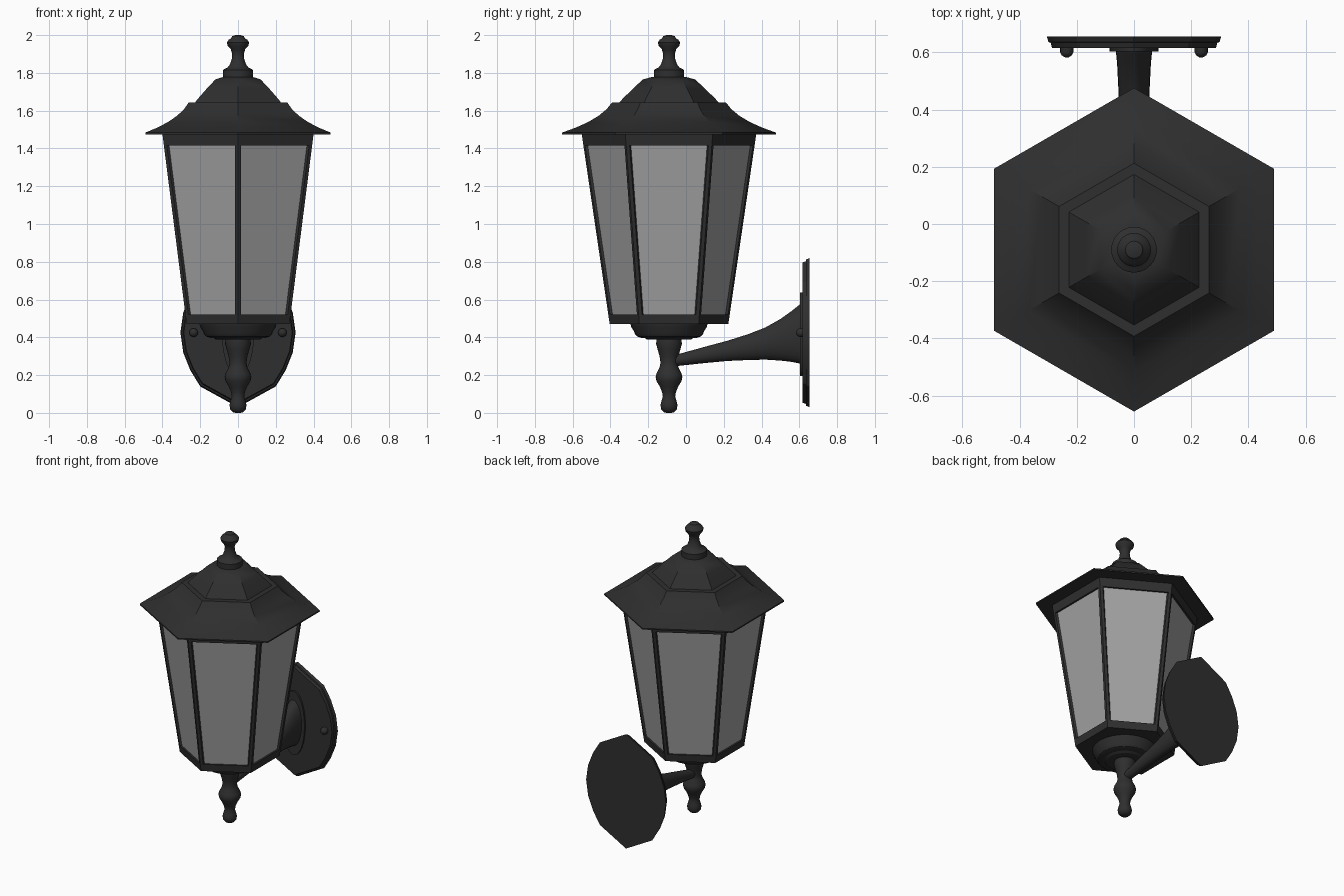
import bpy, bmesh
from math import sin, cos, pi, radians
from mathutils import Vector

if "Cube" in bpy.data.objects:
    bpy.data.objects.remove(bpy.data.objects["Cube"])

CY = -0.09  # lantern axis in y
R = 1 / cos(pi / 6)  # apothem to corner radius


def material(name, color):
    m = bpy.data.materials.new(name)
    m.diffuse_color = color
    m.use_nodes = True
    m.node_tree.nodes["Principled BSDF"].inputs["Base Color"].default_value = m.diffuse_color
    return m


METAL = material("dark_metal", (0.028, 0.028, 0.028, 1))
GLASS = material("frosted_glass", (0.36, 0.36, 0.36, 0.75))


def loft(name, rings, mat=METAL, angle=30, caps=True):
    """Skin a list of equal-length point loops."""
    bm = bmesh.new()
    loops = [[bm.verts.new(p) for p in ring] for ring in rings]
    n = len(loops[0])
    for a, b in zip(loops, loops[1:]):
        for i in range(n):
            j = (i + 1) % n
            bm.faces.new((a[i], a[j], b[j], b[i]))
    if caps:
        bm.faces.new(loops[0][::-1])
        bm.faces.new(loops[-1])
    bmesh.ops.recalc_face_normals(bm, faces=bm.faces)
    me = bpy.data.meshes.new(name)
    bm.to_mesh(me)
    bm.free()
    me.shade_smooth()
    me.set_sharp_from_angle(angle=radians(angle))
    me.materials.append(mat)
    ob = bpy.data.objects.new(name, me)
    bpy.context.collection.objects.link(ob)
    return ob


def ring(r, z, n=24):
    return [Vector((r * sin(2 * pi * i / n), CY + r * cos(2 * pi * i / n), z)) for i in range(n)]


def lathe(name, profile, angle=40):
    return loft(name, [ring(r, z) for r, z in profile], angle=angle)


def hexes(name, profile, mat=METAL, caps=True):
    return loft(name, [ring(a * R, z, 6) for a, z in profile], mat, 30, caps)


def ap(z):
    """Apothem of the tapered lantern body at height z."""
    return 0.272 + (z - 0.47) / 1.005 * 0.128


# Roof: flared eave, small step, upper dome
hexes("roof", [(0.39, 1.475), (0.49, 1.475), (0.49, 1.484), (0.43, 1.509), (0.37, 1.54),
               (0.32, 1.575), (0.285, 1.609), (0.262, 1.642), (0.228, 1.642),
               (0.215, 1.66), (0.165, 1.717), (0.12, 1.765), (0.08, 1.778)])

# Top finial
lathe("top_finial", [(0.08, 1.77), (0.08, 1.815), (0.07, 1.822), (0.055, 1.828), (0.043, 1.845),
                     (0.033, 1.875), (0.031, 1.9), (0.038, 1.925), (0.054, 1.942), (0.059, 1.96),
                     (0.05, 1.975), (0.038, 1.982), (0.03, 1.995), (0.012, 2.0)])

# Body bands and glass
hexes("top_band", [(ap(1.415), 1.415), (ap(1.476), 1.476)])
hexes("bottom_band", [(ap(0.47), 0.47), (ap(0.52), 0.52)])
hexes("glass_panes", [(ap(z) - 0.012, z) for z in (0.515, 1.42)], GLASS, caps=False)

# Corner bars
for k in range(6):
    sections = []
    for z in (0.5, 1.44):
        c = ring(ap(z) * R, z, 6)
        p, nxt, prv = c[k], c[(k + 1) % 6], c[k - 1]
        e1, e2 = (nxt - p).normalized() * 0.018, (prv - p).normalized() * 0.018
        inward = (Vector((0, CY, z)) - p).normalized() * 0.02
        sections.append([p, p + e1, p + e1 + inward, p + e2 + inward, p + e2])
    loft(f"corner_bar_{k + 1}", sections)

# Stepped cup and lower finial
lathe("lower_cup", [(0.205, 0.475), (0.2, 0.455), (0.185, 0.432), (0.182, 0.42), (0.17, 0.405),
                    (0.145, 0.397), (0.13, 0.397), (0.115, 0.388), (0.06, 0.388)], 30)
lathe("lower_finial", [(0.066, 0.392), (0.068, 0.365), (0.06, 0.335), (0.05, 0.3), (0.045, 0.265),
                       (0.05, 0.24), (0.066, 0.21), (0.071, 0.19), (0.066, 0.168), (0.048, 0.138),
                       (0.036, 0.108), (0.033, 0.085), (0.04, 0.062), (0.045, 0.04), (0.041, 0.018),
                       (0.028, 0.004), (0.012, 0.0)])


def oval(y, hw, z0, z1, n=24, x=0):
    return [(x + hw * cos(2 * pi * i / n), y, (z0 + z1) / 2 + (z1 - z0) / 2 * sin(2 * pi * i / n))
            for i in range(n)]


# Bracket arm flaring into the wall plate
loft("arm", [oval(*s) for s in [(-0.08, 0.03, 0.246, 0.304), (-0.03, 0.032, 0.25, 0.314),
                                (0.1, 0.036, 0.264, 0.35), (0.22, 0.041, 0.275, 0.382),
                                (0.33, 0.047, 0.28, 0.417), (0.42, 0.052, 0.282, 0.452),
                                (0.5, 0.056, 0.277, 0.497), (0.56, 0.059, 0.27, 0.54),
                                (0.61, 0.064, 0.26, 0.58)]])
loft("arm_boss", [oval(0.604, 0.085, 0.195, 0.638), oval(0.625, 0.085, 0.195, 0.638)])

# Wall plate: pointed top and bottom with curved sides
HALF = [(0, -0.395), (0.2, -0.285), (0.252, -0.2), (0.29, -0.105), (0.305, 0)]
right = HALF + [(x, -z) for x, z in HALF[-2::-1]]
outline = right + [(-x, z) for x, z in right[-2:0:-1]]


def plate_loop(s, y):
    return [(x * s, y, 0.425 + z * s) for x, z in outline]


loft("wall_plate", [plate_loop(0.94, 0.616), plate_loop(0.955, 0.634), plate_loop(0.98, 0.636),
                    plate_loop(1.0, 0.655)], angle=20)

# Domed screws
for side, x in (("left", -0.235), ("right", 0.235)):
    loft(f"{side}_screw", [oval(y, r, 0.425 - r, 0.425 + r, 16, x) for y, r in
                           [(0.62, 0.023), (0.6, 0.023), (0.59, 0.018), (0.583, 0.007)]], angle=50)
